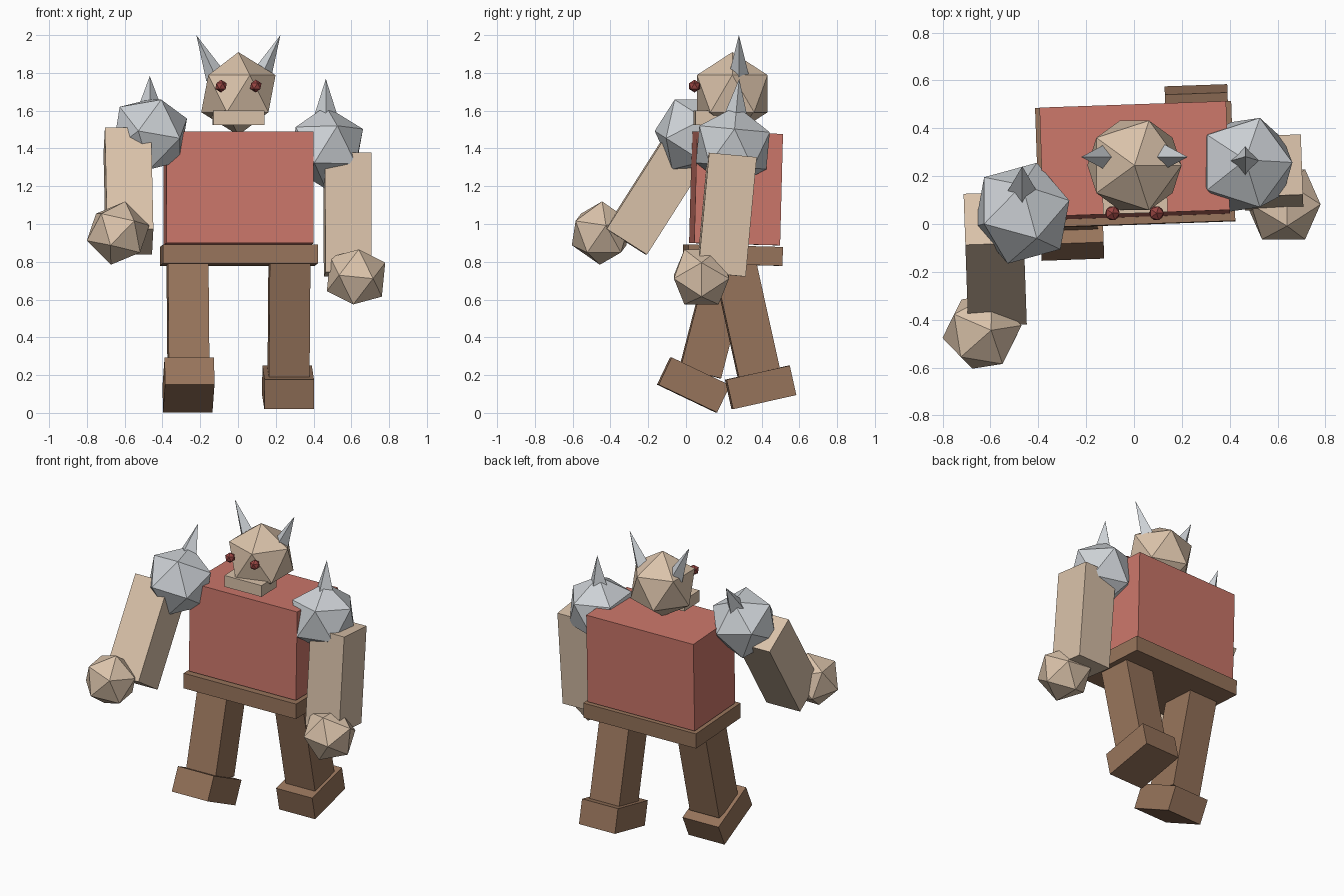
import bpy, bmesh
from math import radians, sin, cos
from mathutils import Matrix, Vector

cube = bpy.data.objects.get("Cube")
if cube:
    bpy.data.objects.remove(cube, do_unlink=True)


def material(name, color):
    mat = bpy.data.materials.new(name)
    mat.use_nodes = True
    rgba = (*color, 1.0)
    mat.diffuse_color = rgba
    mat.node_tree.nodes["Principled BSDF"].inputs["Base Color"].default_value = rgba
    return mat


SKIN = material("tan skin", (0.70, 0.54, 0.40))
RED = material("red cloth", (0.60, 0.185, 0.145))
BROWN = material("brown leather", (0.31, 0.175, 0.105))
STEEL = material("pale steel", (0.61, 0.64, 0.67))
EYE = material("dark red eye", (0.32, 0.06, 0.055))

YAW = 2  # the whole body is turned slightly


def finish(name, bm, mat, loc, rot):
    mesh = bpy.data.meshes.new(name)
    bmesh.ops.recalc_face_normals(bm, faces=bm.faces)
    bm.to_mesh(mesh)
    bm.free()
    mesh.materials.append(mat)
    obj = bpy.data.objects.new(name, mesh)
    obj.location = loc
    obj.rotation_euler = [radians(a) for a in rot]
    bpy.context.collection.objects.link(obj)
    return obj


def box(name, mat, loc, size, tilt=0):
    bm = bmesh.new()
    bmesh.ops.create_cube(bm, size=1, matrix=Matrix.Diagonal((*size, 1)))
    return finish(name, bm, mat, loc, (tilt, 0, YAW))


def ball(name, mat, loc, radius, rot=(0, 0, 0)):
    bm = bmesh.new()
    bmesh.ops.create_icosphere(bm, subdivisions=1, radius=radius)
    return finish(name, bm, mat, loc, rot)


def spike(name, loc, radius, height, rot):
    # four-sided cone standing on its origin
    bm = bmesh.new()
    bmesh.ops.create_cone(bm, cap_ends=True, segments=4, radius1=radius, radius2=0,
                          depth=height, matrix=Matrix.Translation((0, 0, height / 2)))
    return finish(name, bm, STEEL, loc, rot)


def along(start, tilt, dist):
    # point at a distance down a limb swung about the x axis
    a = radians(tilt)
    return Vector(start) + dist * Vector((0, sin(a), -cos(a)))


# Body
box("torso", RED, (0.003, 0.265, 1.188), (0.78, 0.455, 0.59), -1.5)
box("belt", BROWN, (0.005, 0.248, 0.835), (0.82, 0.50, 0.10), -1.5)

# Head
ball("head", SKIN, (0.002, 0.245, 1.69), 0.22)
box("jaw", SKIN, (0.003, 0.13, 1.563), (0.27, 0.17, 0.076))
for side, s in (("left", 1), ("right", -1)):
    ball(side + "_eye", EYE, (0.002 + s * 0.092, 0.045, 1.73), 0.034)
    spike(side + "_horn", (0.002 + s * 0.12, 0.28, 1.78), 0.055, 0.2425, (0, s * 25, 0))

# Arms: shoulder point, arm swing, hand position and hand turn
arms = (
    ("left", 1, (0.465, 0.248, 1.405), -5.3, (0.625, 0.082, 0.72), (0, 64, 0)),
    ("right", -1, (-0.467, 0.045, 1.475), -32.5, (-0.635, -0.45, 0.952), (0, 13, 9)),
)
for side, s, shoulder, swing, hand, turn in arms:
    ball(side + "_shoulder_guard", STEEL, shoulder, 0.22, (swing, 0, 0))
    spike(side + "_shoulder_spike", along(shoulder, swing, -0.08), 0.09, 0.285, (swing, 0, 0))
    middle = along(shoulder, swing, 0.357)
    middle.x = s * 0.58
    box(side + "_arm", SKIN, middle, (0.245, 0.253, 0.635), swing)
    ball(side + "_hand", SKIN, hand, 0.172, turn)

# Legs: hip point, leg swing, foot centre and foot tilt
legs = (
    ("left", (0.27, 0.248, 0.83), 12.5, (0.265, 0.395, 0.135), 12.6),
    ("right", (-0.265, 0.235, 0.83), -14.5, (-0.262, 0.04, 0.148), -25.5),
)
for side, hip, swing, foot, tilt in legs:
    box(side + "_leg", BROWN, along(hip, swing, 0.32), (0.215, 0.222, 0.64), swing)
    box(side + "_foot", BROWN, foot, (0.262, 0.343, 0.16), tilt)
